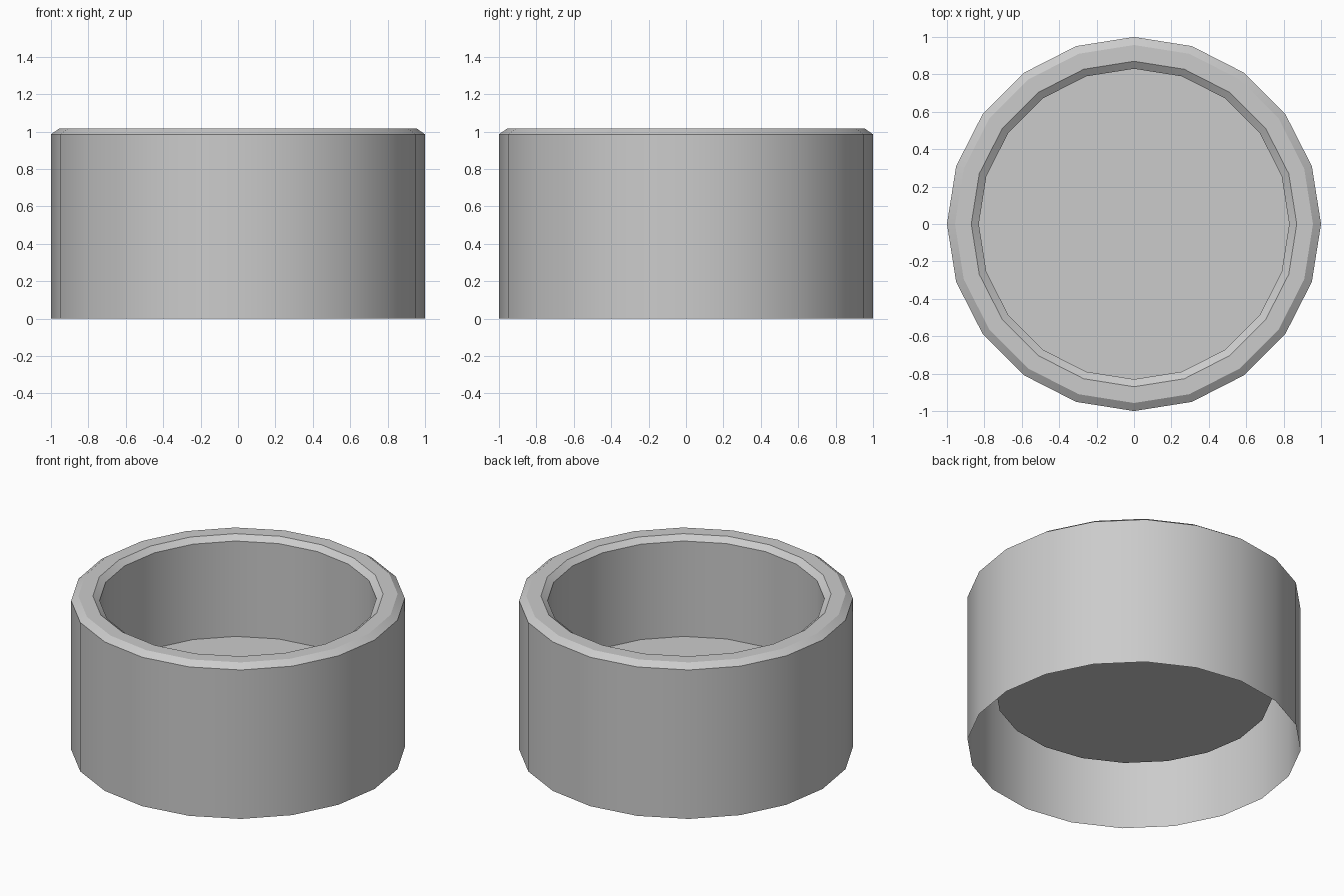
import bpy, bmesh, math

if "Cube" in bpy.data.objects:
    bpy.data.objects.remove(bpy.data.objects["Cube"])

SIDES = 20

# Cup profile (radius, height): outer wall, bevelled rim, inner wall
PROFILE = [(1.0, 0.0), (1.0, 0.985), (0.957, 1.015),
           (0.87, 1.015), (0.83, 0.985), (0.83, 0.354)]


def ring(bm, r, z):
    step = 2 * math.pi / SIDES
    return [bm.verts.new((r * math.cos(i * step), r * math.sin(i * step), z))
            for i in range(SIDES)]


# Open-bottomed shell, made by spinning the profile
bm = bmesh.new()
rings = [ring(bm, r, z) for r, z in PROFILE]
for a, b in zip(rings, rings[1:]):
    for i in range(SIDES):
        j = (i + 1) % SIDES
        bm.faces.new((a[i], a[j], b[j], b[i]))

# Raised floor disc
bm.faces.new(rings[-1])

mesh = bpy.data.meshes.new("round_cup")
bm.to_mesh(mesh)
bm.free()
cup = bpy.data.objects.new("round_cup", mesh)
bpy.context.collection.objects.link(cup)

# Smooth walls, crisp rim and floor edges
bpy.context.view_layer.objects.active = cup
cup.select_set(True)
bpy.ops.object.shade_smooth_by_angle(angle=math.radians(30))
